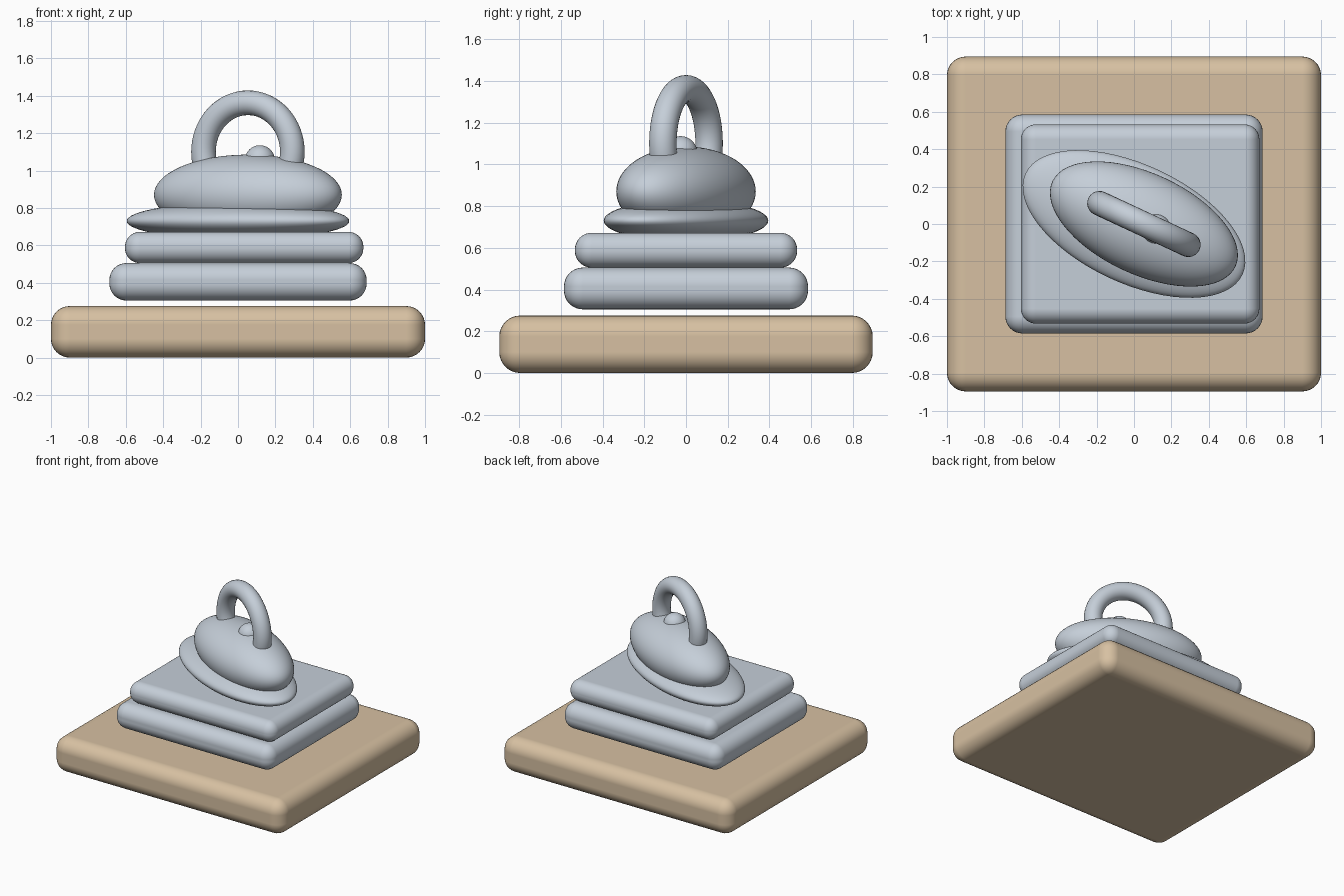
import bpy
from math import radians

default = bpy.data.objects.get("Cube")
if default:
    bpy.data.objects.remove(default, do_unlink=True)


def material(name, colour):
    mat = bpy.data.materials.new(name)
    mat.use_nodes = True
    mat.diffuse_color = colour
    mat.node_tree.nodes["Principled BSDF"].inputs["Base Color"].default_value = colour
    return mat


wood = material("pale wood", (0.68, 0.53, 0.36, 1))
metal = material("grey metal", (0.56, 0.62, 0.69, 1))


def finish(name, mat):
    obj = bpy.context.object
    obj.name = obj.data.name = name
    obj.data.materials.append(mat)
    bpy.ops.object.shade_smooth()
    return obj


def slab(name, mat, centre_x, size, bottom, radius):
    """Box with rounded edges, standing on the given height."""
    bpy.ops.mesh.primitive_cube_add(size=1, location=(centre_x, 0, bottom + size[2] / 2))
    bpy.context.object.scale = size
    bpy.ops.object.transform_apply(location=False, rotation=False, scale=True)
    obj = finish(name, mat)
    bevel = obj.modifiers.new("rounded edges", "BEVEL")
    bevel.width = radius
    bevel.segments = 8
    bevel.harden_normals = True


def ellipsoid(name, centre, radii, turn=0):
    bpy.ops.mesh.primitive_uv_sphere_add(segments=64, ring_count=32, radius=1, location=centre)
    bpy.context.object.scale = radii
    bpy.context.object.rotation_euler.z = turn
    bpy.ops.object.transform_apply(location=False, rotation=True, scale=True)
    finish(name, metal)


# Wooden board and the two stacked metal slabs
slab("base_board", wood, 0, (2, 1.79, 0.275), 0, 0.1)
slab("lower_slab", metal, 0, (1.375, 1.17, 0.2), 0.305, 0.09)
slab("upper_slab", metal, 0.033, (1.275, 1.065, 0.167), 0.505, 0.08)

# Turned oval body: flat disc below, dome above
turn = radians(-25)
ellipsoid("oval_disc", (0, 0, 0.73), (0.64, 0.317, 0.1), turn)
ellipsoid("oval_dome", (0.053, 0, 0.87), (0.54, 0.27, 0.215), turn)
ellipsoid("top_knob", (0.117, -0.026, 1.055), (0.08, 0.08, 0.08))

# Ring handle sunk into the dome
bpy.ops.mesh.primitive_torus_add(
    major_radius=0.262, minor_radius=0.066, major_segments=64, minor_segments=24,
    location=(0.053, 0, 1.1), rotation=(radians(90), 0, turn))
finish("ring_handle", metal)
